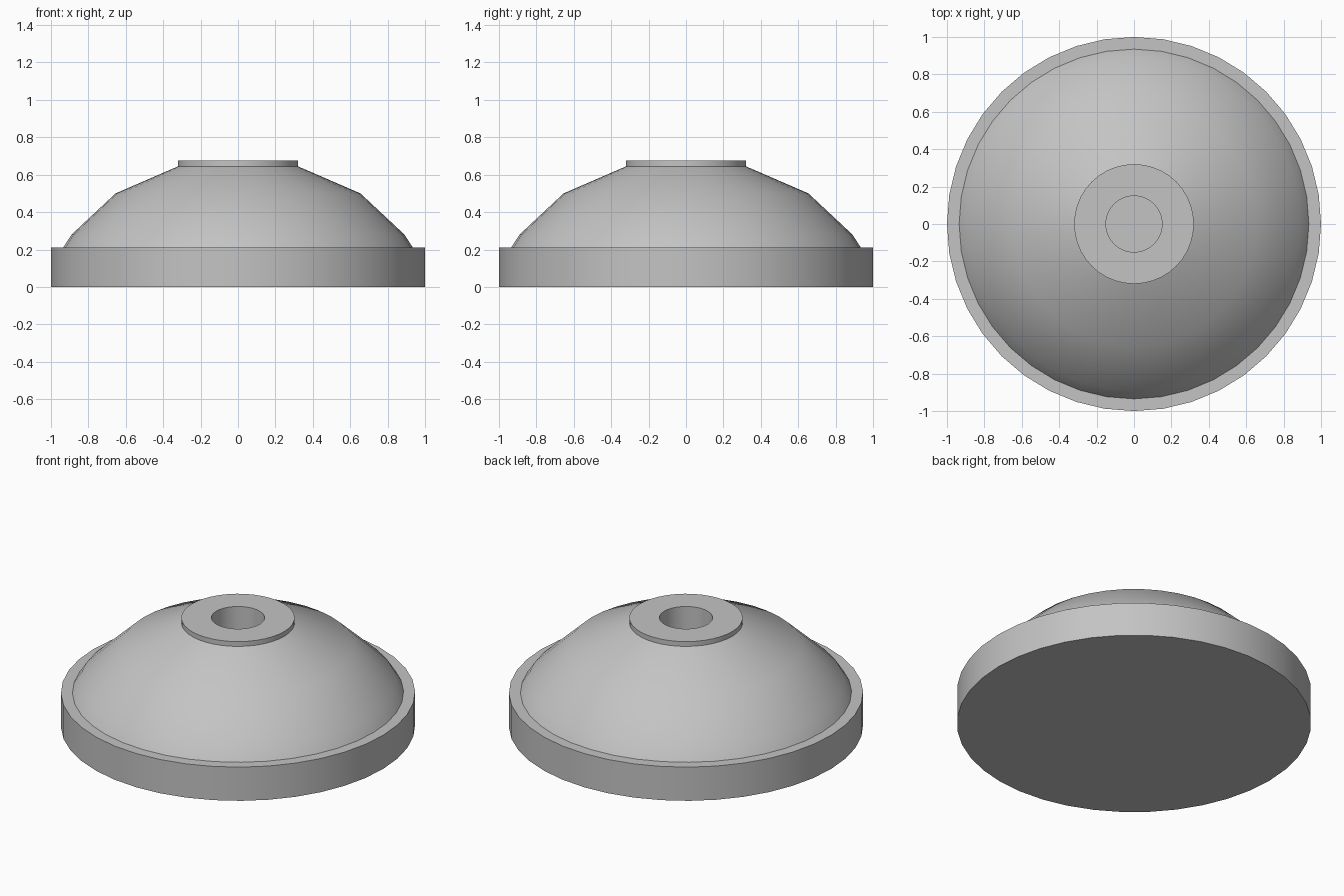
import bpy
import bmesh
import math

cube = bpy.data.objects.get("Cube")
if cube:
    bpy.data.objects.remove(cube, do_unlink=True)

SIDES = 40

grey = bpy.data.materials.new("plain grey")
grey.use_nodes = True
COLOUR = (0.55, 0.55, 0.55, 1.0)
grey.diffuse_color = COLOUR
grey.node_tree.nodes["Principled BSDF"].inputs["Base Color"].default_value = COLOUR


def lathe(name, profile, cap_start=False, cap_end=False):
    """Turn (radius, height) points around z; optionally cap the end rings."""
    bm = bmesh.new()
    rings = []
    for r, z in profile:
        angles = [math.tau * i / SIDES for i in range(SIDES)]
        rings.append([bm.verts.new((r * math.cos(a), r * math.sin(a), z)) for a in angles])
    for low, high in zip(rings, rings[1:]):
        for i in range(SIDES):
            j = (i + 1) % SIDES
            bm.faces.new((low[i], low[j], high[j], high[i]))
    if cap_start:
        bm.faces.new(rings[0][::-1])
    if cap_end:
        bm.faces.new(rings[-1])
    mesh = bpy.data.meshes.new(name)
    bm.to_mesh(mesh)
    bm.free()
    mesh.materials.append(grey)
    obj = bpy.data.objects.new(name, mesh)
    bpy.context.collection.objects.link(obj)
    bpy.ops.object.select_all(action='DESELECT')
    obj.select_set(True)
    bpy.context.view_layer.objects.active = obj
    bpy.ops.object.shade_smooth_by_angle(angle=math.radians(30))
    return obj


# Flat-bottomed base with a narrow ledge around the dome
lathe("base_ring", [(1, 0), (1, 0.21), (0.935, 0.21)], cap_start=True)

# Shallow dome
lathe("dome", [(0.935, 0.21), (0.89, 0.28), (0.655, 0.5), (0.32, 0.645)])

# Raised collar around a blind central hole
lathe("collar_and_hole", [(0.32, 0.645), (0.32, 0.675), (0.15, 0.675), (0.15, 0.21)],
      cap_end=True)
